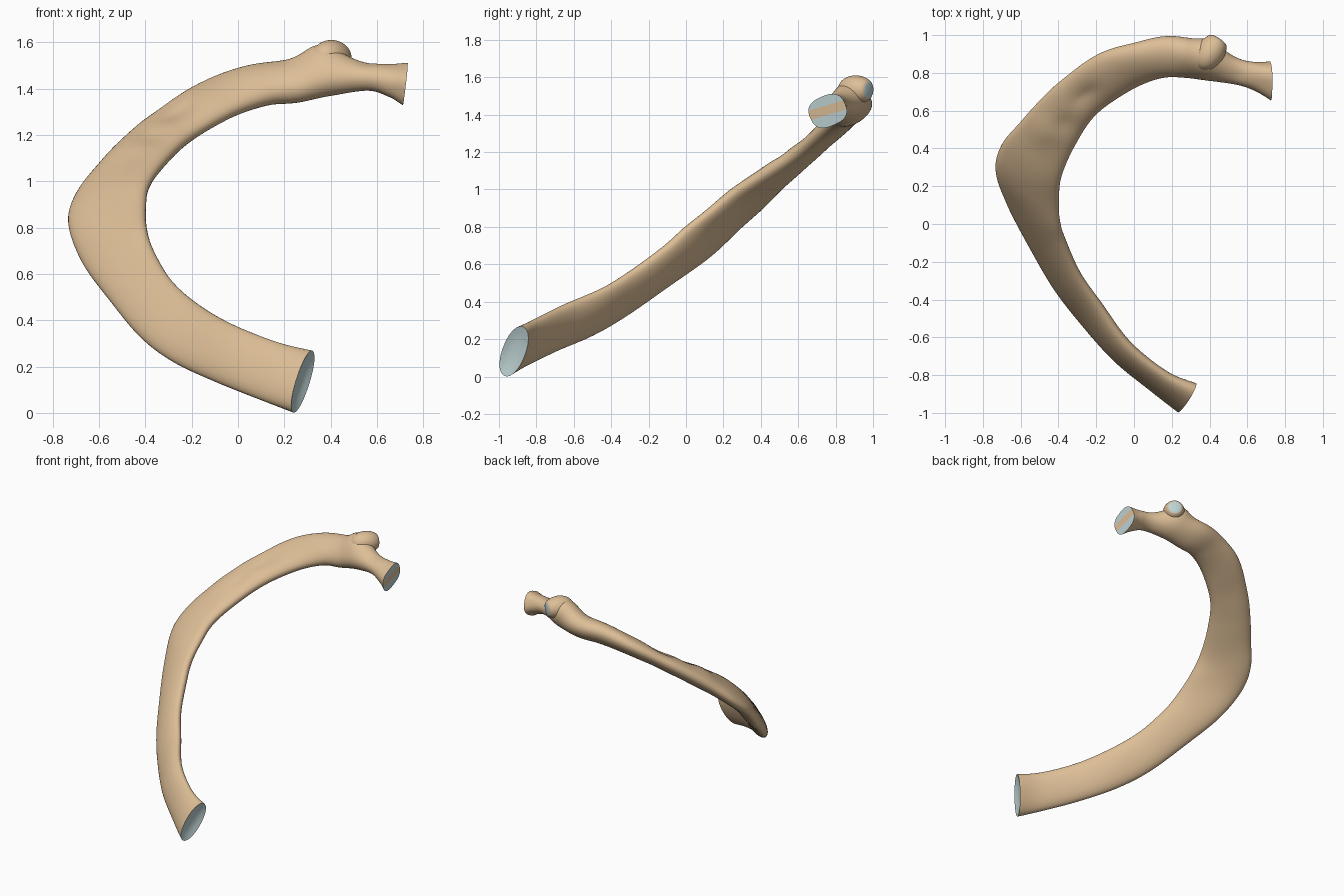
import bpy, bmesh, math
from mathutils import Vector

if "Cube" in bpy.data.objects:
    bpy.data.objects.remove(bpy.data.objects["Cube"])

# Stations: lower/outer edge xyz, upper/inner edge xyz, half thickness
S = [
    (.235, -.972, .005, .325, -.868, .265, .066),
    (.10, -.87, .055, .17, -.80, .305, .05),
    (-.10, -.705, .135, -.03, -.64, .385, .05),
    (-.28, -.51, .22, -.18, -.43, .475, .05),
    (-.42, -.33, .325, -.29, -.27, .575, .05),
    (-.55, -.11, .48, -.365, -.10, .70, .052),
    (-.67, .12, .645, -.395, .00, .79, .055),
    (-.73, .29, .81, -.40, .12, .88, .058),
    (-.70, .42, .93, -.385, .25, .985, .06),
    (-.60, .54, 1.06, -.31, .42, 1.09, .06),
    (-.42, .73, 1.24, -.20, .58, 1.19, .06),
    (-.20, .89, 1.39, -.02, .71, 1.295, .062),
    (.00, .95, 1.47, .14, .78, 1.35, .07),
    (.18, .985, 1.49, .27, .785, 1.37, .078),
    (.36, .945, 1.50, .40, .77, 1.405, .078),
    (.55, .87, 1.49, .56, .74, 1.42, .06),
    (.66, .85, 1.47, .66, .70, 1.40, .066),
    (.725, .85, 1.46, .72, .665, 1.38, .083),
]
SUB, SEG = 8, 40


def material(name, rgb):
    m = bpy.data.materials.new(name)
    m.diffuse_color = (*rgb, 1)
    m.use_nodes = True
    m.node_tree.nodes["Principled BSDF"].inputs["Base Color"].default_value = m.diffuse_color
    return m


bone = material("bone", (.73, .52, .31))
facet = material("facet", (.52, .65, .66))


def catmull(rows, t):
    i = min(int(t), len(rows) - 2)
    f = t - i
    p0, p1, p2, p3 = (rows[max(0, min(len(rows) - 1, i + k))] for k in (-1, 0, 1, 2))
    return [.5 * (2 * b + (c - a) * f + (2 * a - 5 * b + 4 * c - d) * f * f
                  + (3 * b - a - 3 * c + d) * f ** 3) for a, b, c, d in zip(p0, p1, p2, p3)]


def spow(v, e):
    return math.copysign(abs(v) ** e, v)


def finish(bm, name):
    bmesh.ops.recalc_face_normals(bm, faces=bm.faces)
    me = bpy.data.meshes.new(name)
    bm.to_mesh(me)
    bm.free()
    ob = bpy.data.objects.new(name, me)
    bpy.context.collection.objects.link(ob)
    me.materials.append(bone)
    me.materials.append(facet)
    bpy.ops.object.select_all(action='DESELECT')
    ob.select_set(True)
    bpy.context.view_layer.objects.active = ob
    bpy.ops.object.shade_smooth_by_angle(angle=math.radians(42))
    return ob


# Surface swells and hollows: centre, radius, height along the section direction
BUMPS = [
    (Vector((-.27, .68, 1.31)), .09, -.022),
    (Vector((-.48, .50, 1.14)), .09, .012),
    (Vector((-.36, .52, 1.20)), .06, -.012),
    (Vector((.37, .90, 1.57)), .10, .062),
    (Vector((.43, .95, 1.54)), .08, .03),
    (Vector((.56, .80, 1.51)), .06, -.01),
]

# Rib shaft, neck and head: lofted oval sections
bm = bmesh.new()
n = (len(S) - 1) * SUB
rings = []
for k in range(n + 1):
    t = k / SUB
    row = catmull(S, t)
    a, b, h = Vector(row[:3]), Vector(row[3:6]), row[6]
    r0, r1 = catmull(S, max(0, t - .3)), catmull(S, min(len(S) - 1, t + .3))
    tan = Vector([r1[i] + r1[i + 3] - r0[i] - r0[i + 3] for i in range(3)])
    mid, w = (a + b) / 2, (b - a) / 2
    nor = w.cross(tan).normalized()
    e = .95 - .2 * max(0, min(1, t - 15.5))
    ring = []
    for j in range(SEG):
        u = 2 * math.pi * j / SEG
        d = w * spow(math.cos(u), e) + nor * h * spow(math.sin(u), e)
        p = mid + d
        for c, r, amp in BUMPS:
            p += d.normalized() * amp * math.exp(-((mid + d - c).length / r) ** 2)
        ring.append(bm.verts.new(p))
    rings.append(ring)
for r, s in zip(rings, rings[1:]):
    for j in range(SEG):
        bm.faces.new((r[j], r[j - 1], s[j - 1], s[j]))

# Cartilage end: slightly hollow blue cap
mid = sum((v.co for v in rings[0]), Vector()) / SEG
inward = (sum((v.co for v in rings[3]), Vector()) / SEG - mid).normalized()
prev = rings[0]
for sc in (.7, .35):
    ring = [bm.verts.new(mid + (v.co - mid) * sc + inward * .02 * (1 - sc * sc)) for v in rings[0]]
    for j in range(SEG):
        bm.faces.new((prev[j], prev[j - 1], ring[j - 1], ring[j])).material_index = 1
    prev = ring
bm.faces.new(prev).material_index = 1

# Head end: two blue facets split by a bone-coloured crest
cm = sum((v.co for v in rings[-1]), Vector()) / SEG
up = Vector((0, -.3, 1)).normalized()
faces = [bm.faces.new(rings[-1])]
for off in (-.02, .03):
    geo = faces + list({e for f in faces for e in f.edges}) + list({v for f in faces for v in f.verts})
    res = bmesh.ops.bisect_plane(bm, geom=geo, plane_co=cm + up * off, plane_no=up)
    faces = [g for g in res["geom"] if isinstance(g, bmesh.types.BMFace)]
for f in faces:
    s = (f.calc_center_median() - cm).dot(up)
    f.material_index = 0 if -.02 < s < .03 else 1
finish(bm, "rib_shaft")

# Tubercle: rounded knob with a flattened round facet
bm = bmesh.new()
bmesh.ops.create_uvsphere(bm, u_segments=40, v_segments=24, radius=1)
axis = Vector((.55, .82, -.05)).normalized()
rot = axis.to_track_quat('Z', 'Y').to_matrix()
centre = Vector((.405, .91, 1.535))
for v in bm.verts:
    p = v.co.copy()
    if p.z > .75:
        p.z = .75 + (p.z - .75) * .3
    v.co = rot @ Vector((p.x * .075, p.y * .075, p.z * .105)) + centre
for f in bm.faces:
    if (f.calc_center_median() - centre).dot(axis) > .079:
        f.material_index = 1
finish(bm, "tubercle")
